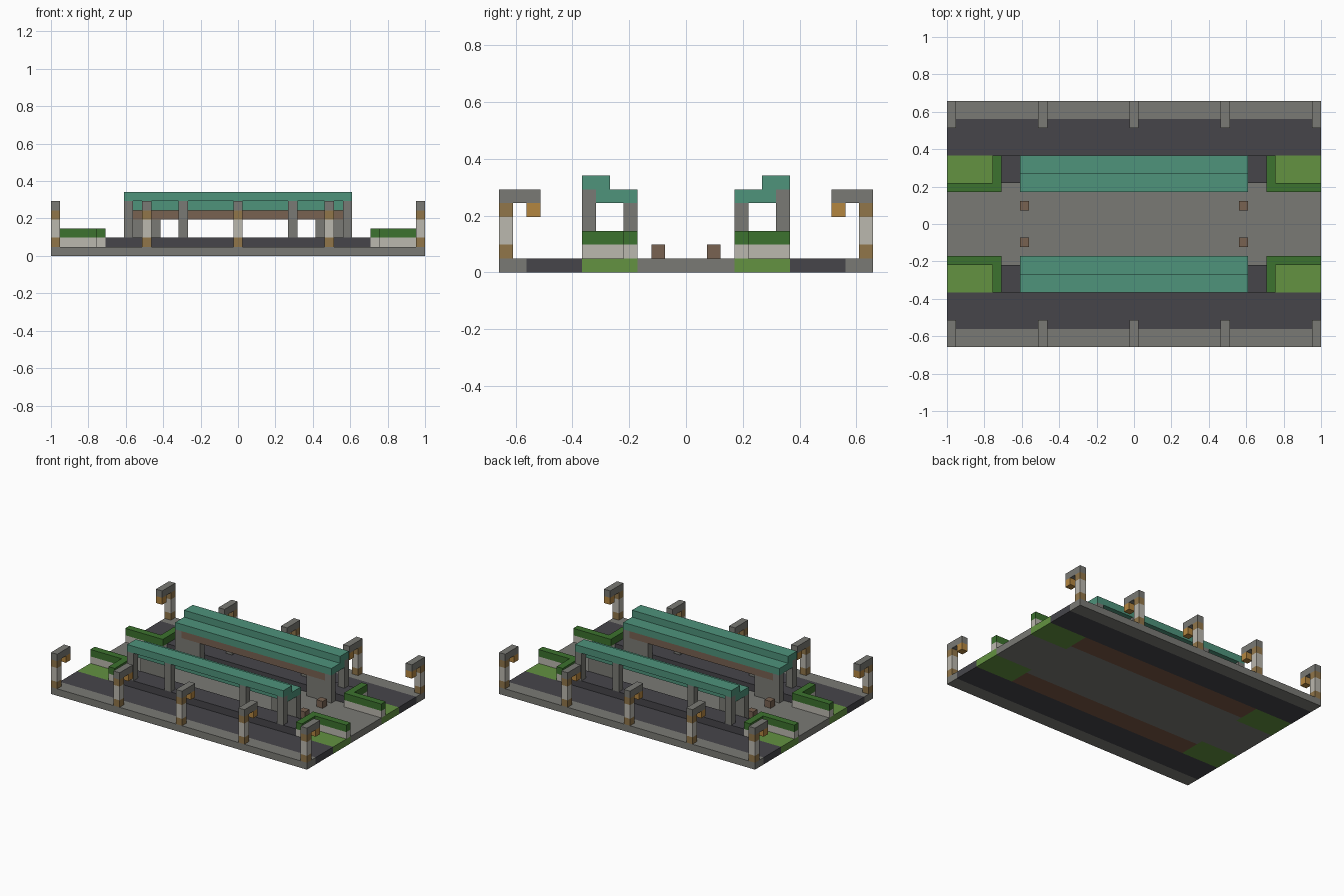
import bpy
import bmesh
from mathutils import Matrix, Vector

default = bpy.data.objects.get("Cube")
if default:
    bpy.data.objects.remove(default, do_unlink=True)

# The plan is laid out in square units, 41 wide and 27 deep
U = 2 / 41
CX, CY = 20.5, 13.5


def linear(c):
    c /= 255
    return c / 12.92 if c <= 0.04045 else ((c + 0.055) / 1.055) ** 2.4


def material(name, *rgb):
    m = bpy.data.materials.new(name)
    m.use_nodes = True
    col = (*[linear(c) for c in rgb], 1)
    m.diffuse_color = col
    m.node_tree.nodes["Principled BSDF"].inputs["Base Color"].default_value = col
    return m


stone = material("grey stone", 122, 122, 117)
asphalt = material("dark asphalt", 70, 69, 74)
grass = material("grass green", 99, 146, 65)
leaf = material("hedge green", 60, 114, 46)
teal = material("teal roof", 78, 147, 123)
pale = material("pale concrete", 187, 184, 175)
wood = material("brown wood", 120, 98, 81)
earth = material("brown earth", 122, 88, 68)
bronze = material("bronze", 145, 118, 74)
amber = material("amber lantern", 180, 134, 64)


def part(name, mat, boxes, mirror=""):
    """Join boxes (x0, x1, y0, y1, z0, z1) and mirror them about the centre."""
    bm = bmesh.new()
    for x0, x1, y0, y1, z0, z1 in boxes:
        mid = Vector(((x0 + x1) / 2 - CX, (y0 + y1) / 2 - CY, (z0 + z1) / 2)) * U
        size = Vector((x1 - x0, y1 - y0, z1 - z0)) * U
        bmesh.ops.create_cube(bm, size=1, matrix=Matrix.Translation(mid) @ Matrix.Diagonal((*size, 1)))
    me = bpy.data.meshes.new(name)
    bm.to_mesh(me)
    bm.free()
    me.materials.append(mat)
    ob = bpy.data.objects.new(name, me)
    bpy.context.collection.objects.link(ob)
    if mirror:
        mod = ob.modifiers.new("mirror", "MIRROR")
        mod.use_axis = ["x" in mirror, "y" in mirror, False]
        mod.use_mirror_merge = False
    return ob


# Ground strips
part("central_plaza", stone, [(0, 41, 10, 17, 0, 1)])
part("plaza_edge", stone, [(6, 35, 9, 10, 0, 1)], "y")
part("pavement", stone, [(0, 41, 0, 2, 0, 1)], "y")
part("road", asphalt, [(0, 41, 2, 6, 0, 1)], "y")
part("platform_bed", earth, [(6, 35, 6, 9, 0, 1)], "y")
part("platform", asphalt, [(6, 35, 6, 9, 1, 2)], "y")

# Planted corners with an L-shaped wall and hedge
part("lawn", grass, [(0, 6, 6, 10, 0, 1)], "xy")
for name, mat, z in (("planter_wall", pale, 1), ("hedge", leaf, 2)):
    part(name, mat, [(0, 6, 9, 10, z, z + 1), (5, 6, 6, 9, z, z + 1)], "xy")

# Shelters
part("outer_post", stone, [(x, x + 1, 6, 7, 2, 6) for x in (8, 14)], "xy")
part("inner_wall", stone, [(8, 9, 9, 10, 1, 5), (9, 12, 9, 10, 1, 4)], "xy")
part("wooden_beam", wood, [(9, 32, 9, 10, 4, 5)], "y")
part("lower_roof", teal, [(9, 32, 7, 8, 5, 6), (8, 9, 7, 8, 5, 6),
                          (32, 33, 7, 8, 5, 6), (8, 33, 8, 10, 5, 6)], "y")
part("upper_roof", teal, [(8, 33, 6, 8, 6, 7)], "y")

# Bollards on the plaza
part("bollard", wood, [(8, 9, 11, 12, 1, 2)], "xy")

# Street lamps along both pavements
spots = range(0, 41, 10)
part("lamp_collar", bronze, [(x, x + 1, 0, 1, z, z + 1) for x in spots for z in (1, 4)], "y")
part("lamp_shaft", pale, [(x, x + 1, 0, 1, 2, 4) for x in spots], "y")
part("lamp_arm", stone, [(x, x + 1, 0, 3, 5, 6) for x in spots], "y")
part("lantern", amber, [(x, x + 1, 2, 3, 4, 5) for x in spots], "y")
